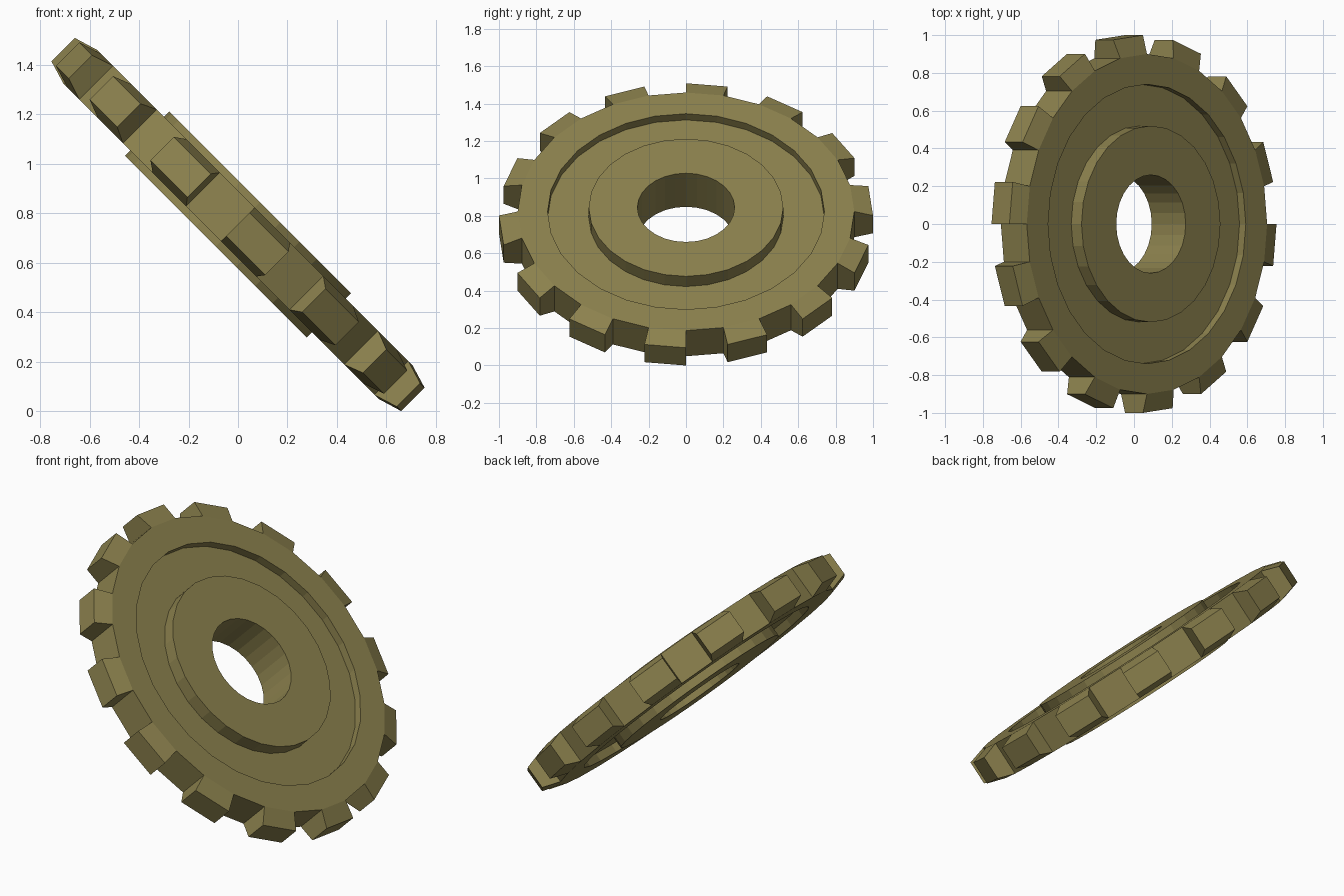
import bpy, bmesh
from math import sin, cos, tau, radians

if "Cube" in bpy.data.objects:
    bpy.data.objects.remove(bpy.data.objects["Cube"])

SEGMENTS = 28                    # every second segment carries a tooth
TOOTH_R, TOOTH_HALF = 1.0, 0.067

# Half cross-section (radius, height): bore, hub, groove, rim
half = [(0.26, 0.127), (0.52, 0.127), (0.52, 0.05),
        (0.74, 0.05), (0.74, 0.097), (0.90, 0.097)]
profile = half + [(r, -h) for r, h in reversed(half)]
RIM = len(half) - 1              # profile edge that forms the outer rim

bm = bmesh.new()


def point(r, h, i):
    a = tau * i / SEGMENTS
    return bm.verts.new((r * cos(a), r * sin(a), h))


# Wheel body: revolve the closed profile
rings = [[point(r, h, i) for r, h in profile] for i in range(SEGMENTS)]
for i in range(SEGMENTS):
    a, b = rings[i], rings[(i + 1) % SEGMENTS]
    for k in range(len(profile)):
        m = (k + 1) % len(profile)
        if k == RIM and i % 2 == 0:
            # Tapered tooth on the rim
            root = [a[k], b[k], b[m], a[m]]
            tip = [point(TOOTH_R, TOOTH_HALF, i), point(TOOTH_R, TOOTH_HALF, i + 1),
                   point(TOOTH_R, -TOOTH_HALF, i + 1), point(TOOTH_R, -TOOTH_HALF, i)]
            for j in range(4):
                n = (j + 1) % 4
                bm.faces.new((root[j], root[n], tip[n], tip[j]))
            bm.faces.new(tip)
        else:
            bm.faces.new((a[k], b[k], b[m], a[m]))

bmesh.ops.recalc_face_normals(bm, faces=bm.faces)
mesh = bpy.data.meshes.new("gear_wheel")
bm.to_mesh(mesh)
bm.free()

# Tilted gear resting on its lowest teeth
gear = bpy.data.objects.new("gear_wheel", mesh)
bpy.context.collection.objects.link(gear)
gear.rotation_euler = (0, radians(225), 0)
gear.location.z = (TOOTH_R + TOOTH_HALF) * sin(radians(45))

mat = bpy.data.materials.new("olive_brass")
mat.diffuse_color = (0.26, 0.22, 0.075, 1)
mat.use_nodes = True
mat.node_tree.nodes["Principled BSDF"].inputs["Base Color"].default_value = mat.diffuse_color
mesh.materials.append(mat)
